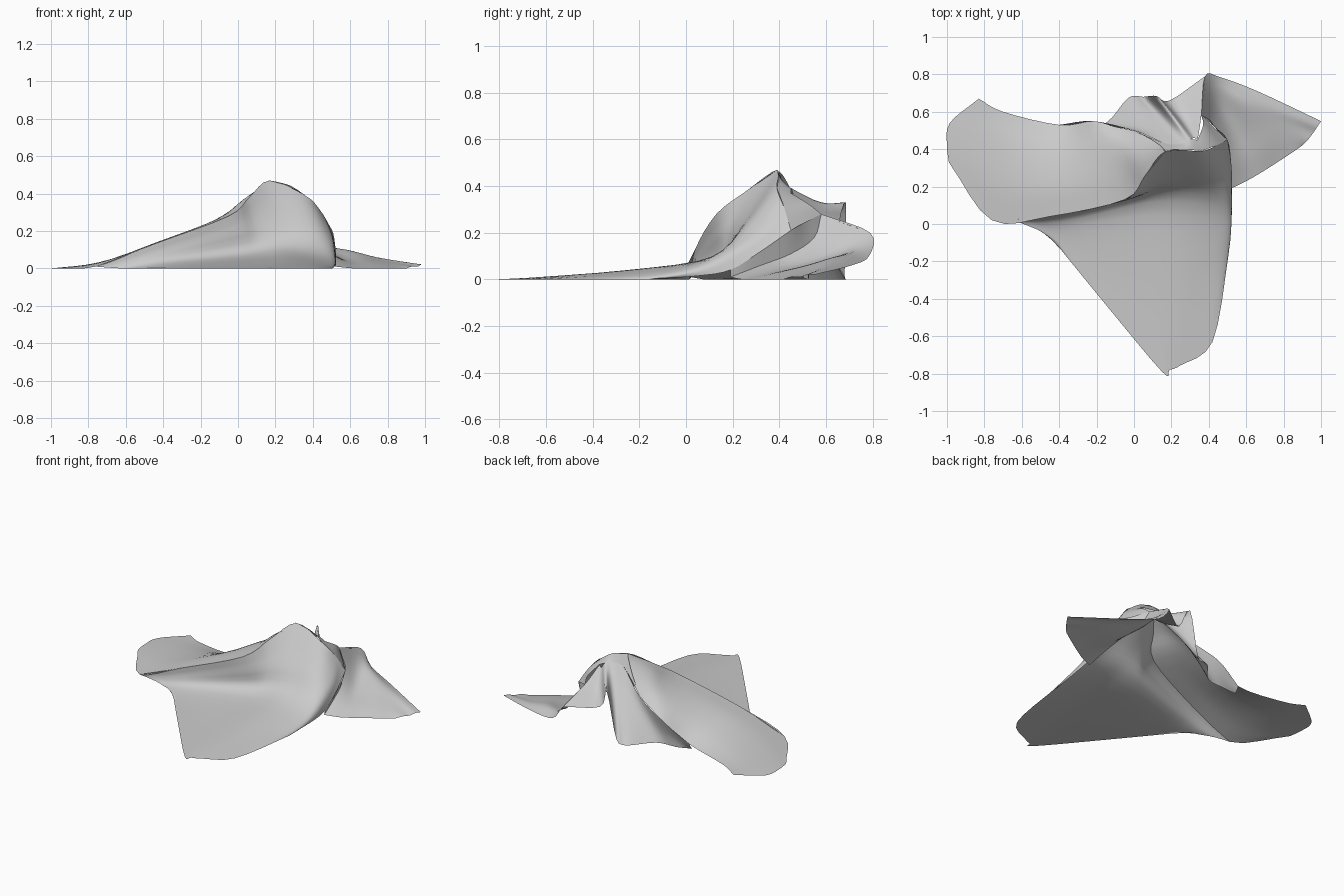
import bpy, bmesh
from mathutils import Vector


def spline(pts, steps):
    # Smooth curve passing through every point
    p = [Vector(q) for q in pts]
    p = [2 * p[0] - p[1]] + p + [2 * p[-1] - p[-2]]
    out = []
    for i in range(1, len(p) - 2):
        a, b, c, d = p[i - 1:i + 3]
        for k in range(steps):
            t = k / steps
            out.append(0.5 * (2 * b + (c - a) * t + (2 * a - 5 * b + 4 * c - d) * t * t
                              + (3 * b - a - 3 * c + d) * t ** 3))
    return out + [p[-2]]


def cloth(name, columns, steps=4):
    # Sheet lofted through fold profiles
    cols = [spline(c, steps) for c in columns]
    rows = [spline(r, steps) for r in zip(*cols)]
    bm = bmesh.new()
    grid = [[bm.verts.new((v.x, v.y, max(v.z, 0))) for v in r] for r in rows]
    for r0, r1 in zip(grid, grid[1:]):
        for i in range(len(r0) - 1):
            bm.faces.new((r0[i], r1[i], r1[i + 1], r0[i + 1]))
    bmesh.ops.remove_doubles(bm, verts=bm.verts, dist=0.0005)
    bm.normal_update()
    if sum(f.normal.z * f.calc_area() for f in bm.faces) < 0:
        bmesh.ops.reverse_faces(bm, faces=bm.faces)
    for f in bm.faces:
        f.smooth = True
    me = bpy.data.meshes.new(name)
    bm.to_mesh(me)
    bm.free()
    ob = bpy.data.objects.new(name, me)
    bpy.context.collection.objects.link(ob)
    return ob


# Points of the raised crest shared by neighbouring folds
tail, low, rise, climb = (-.76, .02, .01), (-.45, .04, .13), (-.05, .13, .28), (.06, .26, .38)
peak, brow, side, drop = (.17, .39, .47), (.36, .39, .39), (.44, .42, .31), (.5, .45, .21)
pinch, curl, saddle, hip = (.17, .43, .39), (.3, .45, .39), (.34, .45, .37), (.36, .58, .28)
tuck, under = (0, .5, .26), (-.22, .55, .16)

# Front drape: crest down to the flat front hem
cloth("front_drape", [
    [tail, (-.7, .02, .005), (-.62, .01, 0), (-.54, -.02, 0), (-.47, -.04, 0)],
    [low, (-.43, .04, .08), (-.39, .01, .03), (-.3, -.12, .01), (-.16, -.42, 0)],
    [rise, (-.03, .13, .19), (0, .1, .07), (.03, -.25, .025), (.15, -.79, 0)],
    [climb, (.1, .2, .23), (.12, .12, .085), (.15, -.25, .035), (.19, -.78, 0)],
    [peak, (.24, .25, .25), (.26, .12, .1), (.28, -.25, .04), (.25, -.755, 0)],
    [brow, (.41, .27, .24), (.42, .1, .09), (.42, -.2, .03), (.42, -.63, 0)],
    [side, (.49, .32, .2), (.51, .1, .07), (.51, -.08, .02), (.5, -.2, 0)],
    [drop, (.52, .32, .12), (.525, .19, .04), (.52, .05, .015), (.5, -.15, 0)]])

# Left lobe: ramp from the rounded tip to the peak
cloth("left_lobe", [
    [(-.99, .33, 0), (-1, .42, 0), (-.985, .54, 0), (-.83, .67, .01)],
    [tail, (-.75, .22, .03), (-.74, .45, .03), (-.7, .6, .02)],
    [low, (-.43, .2, .14), (-.41, .38, .11), (-.4, .53, .05)],
    [rise, (-.1, .28, .27), (-.15, .42, .24), under],
    [climb, (.03, .34, .37), (-.02, .43, .31), (-.1, .52, .21)],
    [peak, (.14, .42, .44), (.08, .46, .36), tuck]])

# Crown and shoulder behind the peak
cloth("crown", [[peak, tuck], [peak, pinch], [(.26, .395, .45), (.26, .43, .4)],
                [(.31, .395, .425), curl], [brow, saddle]])
cloth("shoulder", [[brow, saddle], [side, (.37, .53, .32)], [drop, hip]])

# Gathered folds at the back, starting under the lobe edge
cloth("back_folds", [
    [(-.4, .53, .05), (-.4, .52, .03), (-.4, .5, .01)],
    [under, (-.24, .53, .08), (-.29, .52, 0)],
    [tuck, (-.08, .52, .12), (-.15, .54, 0)],
    [pinch, (.05, .58, .15), (-.03, .675, 0)],
    [(.26, .43, .4), (.14, .58, .2), (.05, .68, .02)],
    [curl, (.2, .58, .33), (.12, .685, .33)],
    [(.32, .46, .36), (.26, .56, .25), (.19, .66, .2)],
    [saddle, hip, (.38, .79, .2)]])

# Deep crease between the body and the wing
lip = [hip, (.43, .52, .25), drop, (.52, .32, .12), (.525, .19, .04)]
valley = [hip, (.41, .55, .18), (.47, .45, .11), (.5, .32, .06), (.52, .19, .01)]
cloth("wing_crease", [lip, valley])

# Right wing: spreads from the crease to the pointed corner
cloth("right_wing", [
    valley,
    [(.38, .79, .2), (.46, .65, .11), (.54, .5, .06), (.6, .36, .03), (.62, .24, 0)],
    [(.46, .785, .1), (.58, .66, .1), (.66, .52, .06), (.7, .4, .03), (.72, .3, 0)],
    [(.66, .71, .06), (.74, .62, .06), (.79, .54, .04), (.83, .46, .02), (.85, .385, 0)],
    [(1, .55, .02), (.98, .52, .02), (.96, .49, .01), (.93, .45, .01), (.9, .42, 0)]])
